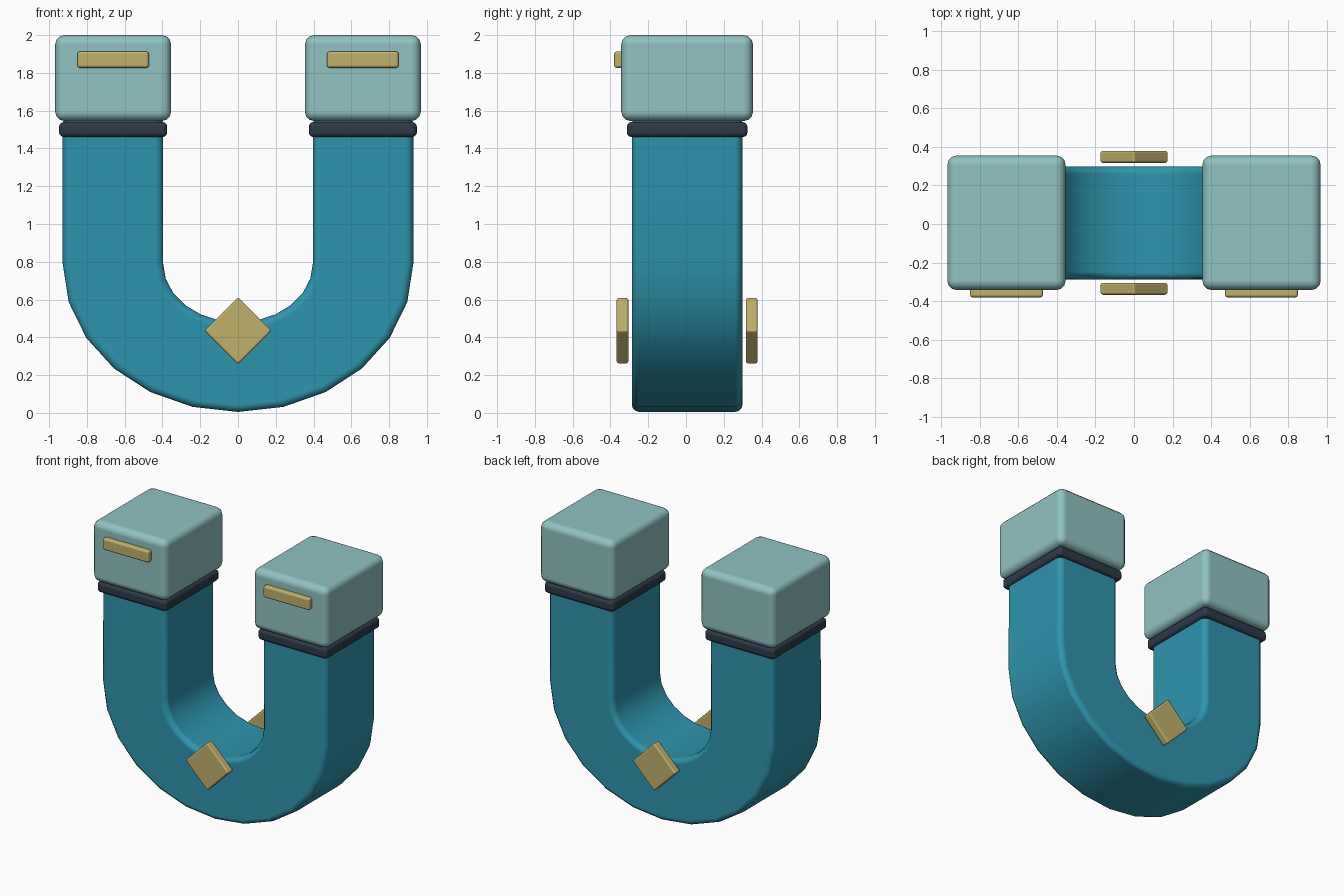
import bpy, bmesh, math

if "Cube" in bpy.data.objects:
    bpy.data.objects.remove(bpy.data.objects["Cube"])

YC = 0.006  # depth centre of the body


def material(name, rgb):
    m = bpy.data.materials.new(name)
    m.diffuse_color = (*rgb, 1)
    m.use_nodes = True
    m.node_tree.nodes["Principled BSDF"].inputs["Base Color"].default_value = m.diffuse_color
    return m


TEAL = material("teal", (0.027, 0.30, 0.42))
PALE = material("pale aqua", (0.28, 0.54, 0.54))
DARK = material("dark slate", (0.025, 0.042, 0.065))
GOLD = material("gold", (0.53, 0.44, 0.145))


def finish(ob, mat, bevel, segments):
    ob.data.materials.append(mat)
    b = ob.modifiers.new("Bevel", "BEVEL")
    b.width, b.segments = bevel, segments
    b.limit_method, b.angle_limit = "ANGLE", math.radians(40)
    b.harden_normals = True
    bpy.ops.object.select_all(action="DESELECT")
    ob.select_set(True)
    bpy.context.view_layer.objects.active = ob
    bpy.ops.object.shade_smooth_by_angle(angle=math.radians(40))
    return ob


def box(name, mat, x, y, z, bevel, segments=3, turn=0):
    """Bevelled box from (min, max) ranges, optionally turned about y."""
    bpy.ops.mesh.primitive_cube_add(
        size=1, location=[(a + b) / 2 for a, b in (x, y, z)])
    ob = bpy.context.object
    ob.name = name
    for v in ob.data.vertices:
        for i, (a, b) in enumerate((x, y, z)):
            v.co[i] *= b - a
    ob.rotation_euler.y = turn
    return finish(ob, mat, bevel, segments)


# U-shaped body: stations of (outer point, inner point) swept round the bend
C, TOP = 0.79, 1.57
stations = [((0.928, TOP), (0.396, TOP))]
for i in range(13):
    a = math.pi * i / 12
    c, s = math.cos(a), math.sin(a)
    stations.append(((0.928 * c, C - 0.785 * s), (0.396 * c, C - 0.31 * s)))
stations.append(((-0.928, TOP), (-0.396, TOP)))
bm = bmesh.new()
rings = []
for (ox, oz), (ix, iz) in stations:
    f, b = YC - 0.293, YC + 0.293
    rings.append([bm.verts.new(p) for p in
                  ((ox, f, oz), (ox, b, oz), (ix, b, iz), (ix, f, iz))])
for r, q in zip(rings, rings[1:]):
    for k in range(4):
        n = (k + 1) % 4
        bm.faces.new((r[k], r[n], q[n], q[k]))
bm.faces.new(rings[0])
bm.faces.new(rings[-1])
bmesh.ops.recalc_face_normals(bm, faces=bm.faces)
mesh = bpy.data.meshes.new("body")
bm.to_mesh(mesh)
bm.free()
body = bpy.data.objects.new("body", mesh)
bpy.context.collection.objects.link(body)
finish(body, TEAL, 0.04, 3)

# Pole tips, collars and front bars on both legs
for side, s in (("left", -1), ("right", 1)):
    def span(h):
        return (s * 0.661 - h, s * 0.661 + h)
    box(side + "_tip", PALE, span(0.307), (YC - 0.349, YC + 0.349), (1.545, 2.0), 0.05)
    box(side + "_collar", DARK, span(0.286), (YC - 0.319, YC + 0.319), (1.46, 1.54), 0.025)
    box(side + "_bar", GOLD, span(0.19), (-0.381, -0.333), (1.826, 1.914), 0.015, 2)

# Diamond badges hovering just off the front and back
for side, s in (("front", -1), ("back", 1)):
    y = YC + s * 0.342
    box(side + "_diamond", GOLD, (-0.126, 0.126), (y - 0.031, y + 0.031),
        (0.435 - 0.126, 0.435 + 0.126), 0.012, 2, math.pi / 4)
